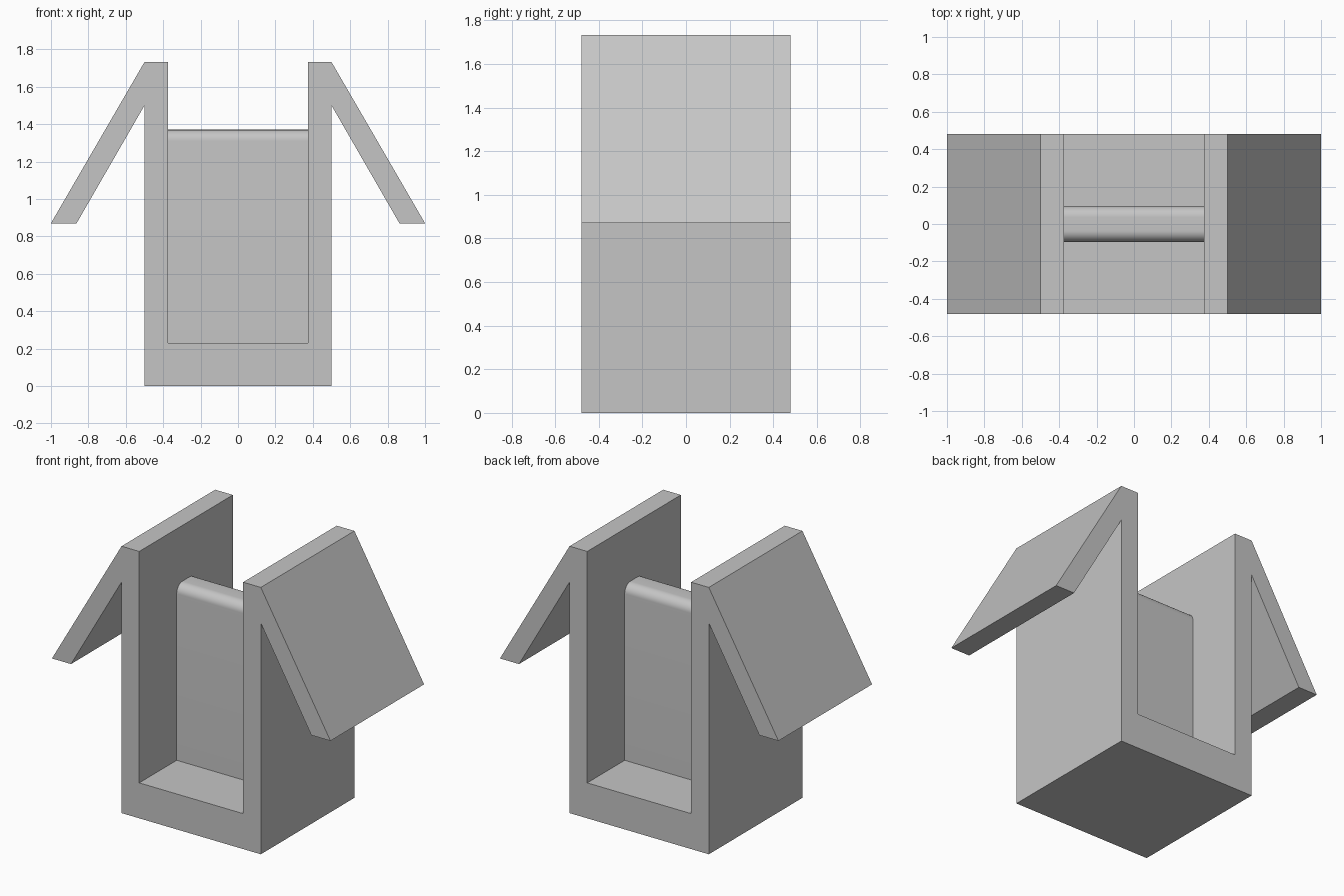
import bpy, bmesh, math

cube = bpy.data.objects.get("Cube")
if cube:
    bpy.data.objects.remove(cube, do_unlink=True)

grey = bpy.data.materials.new("light_grey")
grey.use_nodes = True
colour = (0.56, 0.56, 0.56, 1)
grey.diffuse_color = colour
grey.node_tree.nodes["Principled BSDF"].inputs["Base Color"].default_value = colour


def extrude_profile(name, points, direction):
    """Make a solid from a closed outline pushed along one direction."""
    bm = bmesh.new()
    face = bm.faces.new([bm.verts.new(p) for p in points])
    ext = bmesh.ops.extrude_face_region(bm, geom=[face], use_keep_orig=True)
    moved = [g for g in ext["geom"] if isinstance(g, bmesh.types.BMVert)]
    bmesh.ops.translate(bm, verts=moved, vec=direction)
    bmesh.ops.recalc_face_normals(bm, faces=bm.faces)
    mesh = bpy.data.meshes.new(name)
    bm.to_mesh(mesh)
    bm.free()
    mesh.materials.append(grey)
    obj = bpy.data.objects.new(name, mesh)
    bpy.context.collection.objects.link(obj)
    return obj


# U-shaped channel with a sloping flap on each side
DEPTH, FLOOR, INNER = 0.48, 0.23, 0.373
half = [(0.5, 0), (0.5, 1.5), (0.863, 0.87), (1, 0.87),
        (0.5, 1.732), (INNER, 1.732), (INNER, FLOOR)]
outline = half + [(-x, z) for x, z in reversed(half)]
extrude_profile("channel_body", [(x, -DEPTH, z) for x, z in outline],
                (0, 2 * DEPTH, 0))

# Centre wall with rounded top edges
WALL, TOP, R, STEPS = 0.096, 1.37, 0.06, 12
arc = [(WALL - R + R * math.cos(a), TOP - R + R * math.sin(a))
       for a in (math.pi / 2 * i / STEPS for i in range(STEPS + 1))]
side = [(WALL, FLOOR)] + arc
section = side + [(-y, z) for y, z in reversed(side)]
wall = extrude_profile("centre_wall", [(-INNER, y, z) for y, z in section],
                       (2 * INNER, 0, 0))
bpy.ops.object.select_all(action="DESELECT")
wall.select_set(True)
bpy.context.view_layer.objects.active = wall
bpy.ops.object.shade_smooth_by_angle(angle=math.radians(30))
